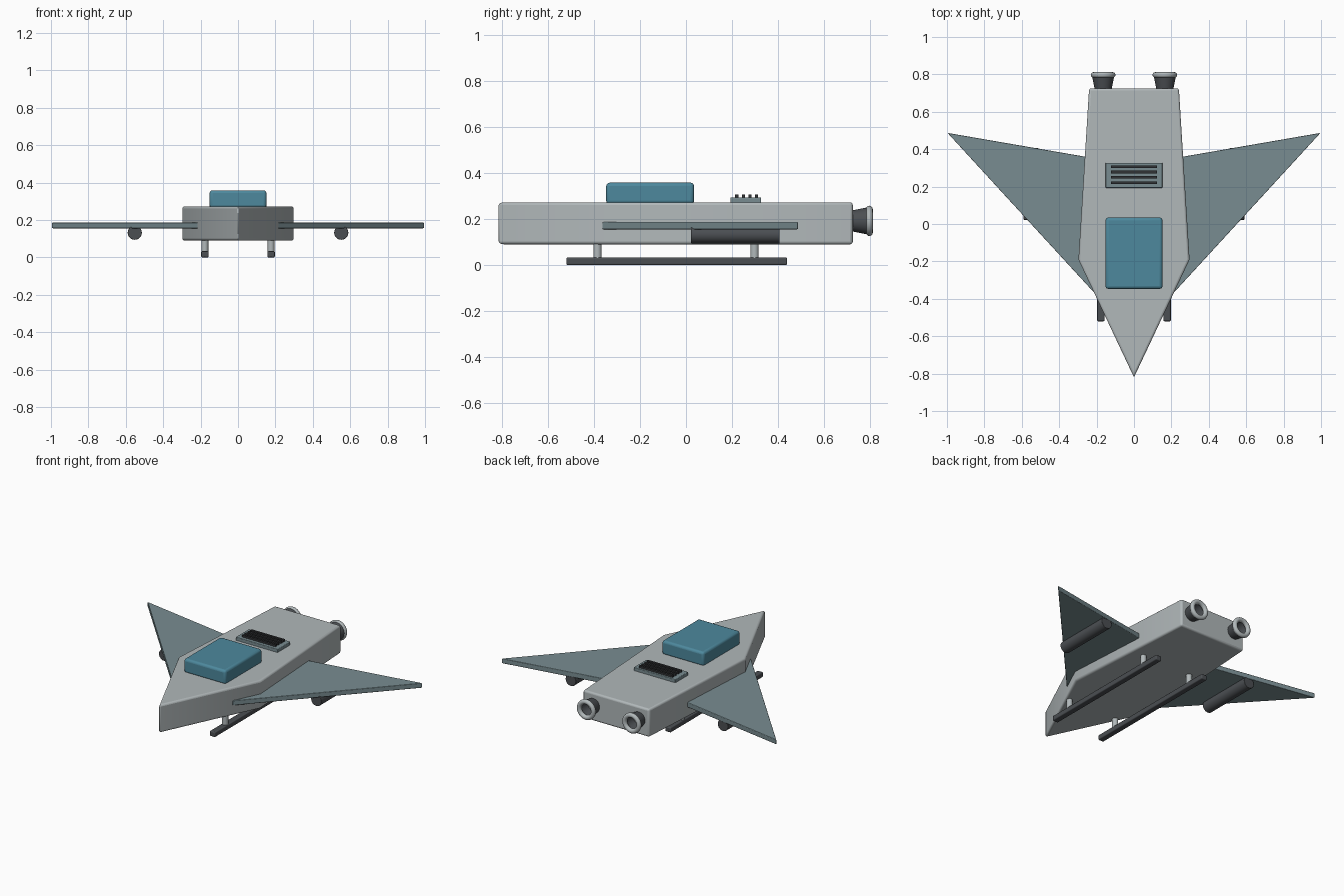
import bpy, bmesh, math
from mathutils import Matrix, Vector

cube = bpy.data.objects.get("Cube")
if cube:
    bpy.data.objects.remove(cube, do_unlink=True)


def material(name, rgb):
    m = bpy.data.materials.new(name)
    m.use_nodes = True
    color = (*rgb, 1)
    m.diffuse_color = color
    m.node_tree.nodes["Principled BSDF"].inputs["Base Color"].default_value = color
    return m


HULL = material("pale grey hull", (0.44, 0.48, 0.49))
WING = material("slate blue", (0.19, 0.265, 0.285))
GLASS = material("teal glass", (0.075, 0.25, 0.34))
DARK = material("charcoal", (0.07, 0.077, 0.085))
BLACK = material("vent black", (0.03, 0.032, 0.035))


def finish(name, bm, mat, bevel=0):
    bmesh.ops.recalc_face_normals(bm, faces=bm.faces)
    mesh = bpy.data.meshes.new(name)
    bm.to_mesh(mesh)
    bm.free()
    mesh.materials.append(mat)
    ob = bpy.data.objects.new(name, mesh)
    bpy.context.collection.objects.link(ob)
    for other in bpy.context.selected_objects:
        other.select_set(False)
    ob.select_set(True)
    bpy.context.view_layer.objects.active = ob
    bpy.ops.object.shade_smooth_by_angle(angle=math.radians(35))
    if bevel:
        mod = ob.modifiers.new("soft edges", "BEVEL")
        mod.width = bevel
        mod.segments = 3
        mod.limit_method = "ANGLE"
        mod.angle_limit = math.radians(40)
    return ob


def slab(name, outline, z0, z1, mat, bevel=0):
    """Extrude a flat outline from z0 up to z1."""
    bm = bmesh.new()
    face = bm.faces.new([bm.verts.new((x, y, z0)) for x, y in outline])
    ext = bmesh.ops.extrude_face_region(bm, geom=[face])
    tops = [v for v in ext["geom"] if isinstance(v, bmesh.types.BMVert)]
    bmesh.ops.translate(bm, verts=tops, vec=(0, 0, z1 - z0))
    return finish(name, bm, mat, bevel)


def box(name, x, y, z, mat, bevel=0):
    outline = [(x[0], y[0]), (x[1], y[0]), (x[1], y[1]), (x[0], y[1])]
    return slab(name, outline, z[0], z[1], mat, bevel)


def rod(name, start, end, radius, mat, bevel=0):
    a, b = Vector(start), Vector(end)
    turn = (b - a).to_track_quat("Z", "Y").to_matrix().to_4x4()
    bm = bmesh.new()
    bmesh.ops.create_cone(bm, cap_ends=True, segments=24, radius1=radius, radius2=radius,
                          depth=(b - a).length, matrix=Matrix.Translation((a + b) / 2) @ turn)
    return finish(name, bm, mat, bevel)


def lathe(name, profile, x, z, mat):
    """Spin a closed (radius, y) profile about a lengthwise axis."""
    bm = bmesh.new()
    verts = [bm.verts.new((x + r, y, z)) for r, y in profile]
    edges = [bm.edges.new((verts[i - 1], v)) for i, v in enumerate(verts)]
    bmesh.ops.spin(bm, geom=verts + edges, cent=(x, 0, z), axis=(0, 1, 0),
                   angle=math.tau, steps=32)
    bmesh.ops.remove_doubles(bm, verts=bm.verts, dist=0.0001)
    return finish(name, bm, mat)


# Hull, canopy and roof vent
slab("hull", [(0, -0.82), (0.297, -0.19), (0.24, 0.725), (-0.24, 0.725), (-0.297, -0.19)],
     0.09, 0.273, HULL, 0.012)
box("canopy", (-0.152, 0.152), (-0.347, 0.035), (0.265, 0.358), GLASS, 0.015)
box("vent_panel", (-0.152, 0.152), (0.193, 0.327), (0.265, 0.294), WING, 0.004)
for i in range(4):
    y = 0.221 + i * 0.0285
    box(f"vent_slat_{i + 1}", (-0.122, 0.122), (y - 0.007, y + 0.007), (0.288, 0.307), BLACK)

# Paired parts
for side, s in (("left", 1), ("right", -1)):
    # Swept wing with an underslung pod
    slab(f"{side}_wing", [(s * 0.215, -0.365), (s * 0.997, 0.487), (s * 0.215, 0.352)],
         0.155, 0.187, WING, 0.004)
    rod(f"{side}_pod", (s * 0.552, 0.022, 0.132), (s * 0.552, 0.407, 0.132), 0.038, DARK, 0.003)

    # Landing skid on two struts
    x = s * 0.177
    box(f"{side}_skid", (x - 0.02, x + 0.02), (-0.52, 0.44), (0, 0.033), DARK, 0.006)
    for end, y in (("front", -0.385), ("rear", 0.298)):
        rod(f"{side}_{end}_strut", (x, y, 0.025), (x, y, 0.1), 0.018, HULL)

    # Open flared nozzle with a rounded lip
    x = s * 0.165
    lathe(f"{side}_nozzle", [(0.044, 0.715), (0.06, 0.795), (0.052, 0.795), (0.036, 0.715)],
          x, 0.192, DARK)
    ring = [(0.051 + 0.015 * math.cos(k * math.tau / 12), 0.797 + 0.015 * math.sin(k * math.tau / 12))
            for k in range(12)]
    lathe(f"{side}_nozzle_lip", ring, x, 0.192, HULL)
